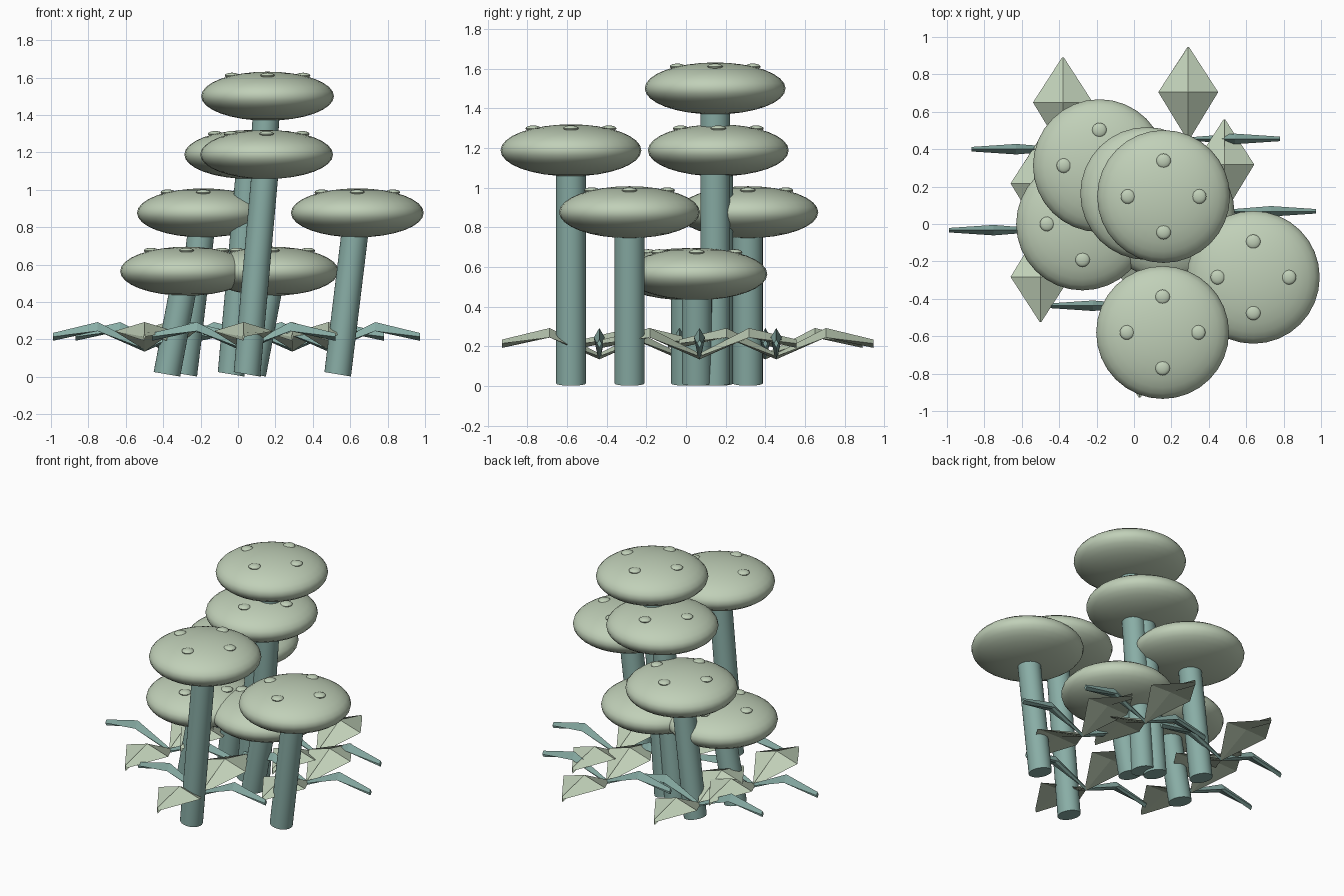
import bpy, bmesh, math
from mathutils import Matrix, Vector

if "Cube" in bpy.data.objects:
    bpy.data.objects.remove(bpy.data.objects["Cube"])


def material(name, rgb):
    m = bpy.data.materials.new(name)
    m.diffuse_color = (*rgb, 1)
    m.use_nodes = True
    m.node_tree.nodes["Principled BSDF"].inputs["Base Color"].default_value = m.diffuse_color
    return m


SAGE = material("pale sage", (0.53, 0.63, 0.48))
TEAL = material("muted teal", (0.25, 0.42, 0.38))


def finish(name, bm, mat, smooth):
    bmesh.ops.recalc_face_normals(bm, faces=bm.faces)
    mesh = bpy.data.meshes.new(name)
    bm.to_mesh(mesh)
    bm.free()
    mesh.materials.append(mat)
    ob = bpy.data.objects.new(name, mesh)
    bpy.context.collection.objects.link(ob)
    if smooth:
        bpy.ops.object.select_all(action='DESELECT')
        ob.select_set(True)
        bpy.context.view_layer.objects.active = ob
        bpy.ops.object.shade_smooth_by_angle(angle=math.radians(40))
    return ob


def ellipsoid(name, centre, r, h, segs, rings):
    bm = bmesh.new()
    m = Matrix.Translation(centre) @ Matrix.Diagonal((r, r, h, 1))
    bmesh.ops.create_uvsphere(bm, u_segments=segs, v_segments=rings, radius=1, matrix=m)
    return finish(name, bm, SAGE, True)


# Leaning stalk: a sheared cylinder with a slightly tilted foot
def stalk(x, y, height):
    bm = bmesh.new()
    bmesh.ops.create_cone(bm, cap_ends=True, segments=32,
                          radius1=1, radius2=1, depth=1)
    for v in bm.verts:
        t = v.co.z + 0.5
        z = 0.014 + t * (height - 0.014) - 0.012 * v.co.x
        v.co = Vector((x - 0.105 * (1 - t) + 0.071 * v.co.x,
                       y + 0.075 * v.co.y, z))
    finish("stalk", bm, TEAL, True)


def mushroom(x, y, z):
    stalk(x, y, z)
    ellipsoid("cap", (x, y, z), 0.355, 0.131, 32, 16)
    # Four raised spots around the crown
    for i in range(4):
        a = i * math.pi / 2
        ellipsoid("cap_spot", (x + 0.19 * math.cos(a), y + 0.19 * math.sin(a), z + 0.11),
                  0.039, 0.0155, 16, 8)


# Bent leaf pointing along +y: root, wide fold, then a drooping tip
def leaf(name, centre, angle, half, tip_half, mat):
    sections = [(0.0, 0.008, 0.165, 0.15, 0.135),
                (0.25, half, 0.293, 0.245, 0.25),
                (0.49, tip_half, 0.235, 0.215, 0.193)]
    turn = Matrix.Rotation(angle, 3, 'Z')
    bm = bmesh.new()
    loops = []
    for y, w, top, side, low in sections:
        pts = [(0, y, top), (w, y, side), (0, y, low), (-w, y, side)]
        loops.append([bm.verts.new(turn @ Vector(p) + Vector((*centre, 0))) for p in pts])
    for a, b in zip(loops, loops[1:]):
        for i in range(4):
            j = (i + 1) % 4
            bm.faces.new((a[i], a[j], b[j], b[i]))
    bm.faces.new(loops[0])
    bm.faces.new(loops[-1])
    finish(name, bm, mat, False)


# Mushrooms: cap centre positions
for pos in [(0.158, 0.147, 1.501),
            (0.153, -0.58, 1.189), (0.068, 0.163, 1.189),
            (-0.185, 0.312, 0.877), (0.638, -0.285, 0.877),
            (-0.275, 0.0, 0.565), (0.183, 0.055, 0.565)]:
    mushroom(*pos)

# Leaf tufts: broad leaves front and back, narrow blades left and right
for c in [(-0.38, 0.40), (0.29, 0.455), (0.483, 0.068), (-0.5, -0.033), (0.03, -0.437)]:
    for k in range(4):
        if k % 2 == 0:
            leaf("broad_leaf", c, k * math.pi / 2, 0.16, 0.005, SAGE)
        else:
            leaf("narrow_blade", c, k * math.pi / 2, 0.028, 0.012, TEAL)
